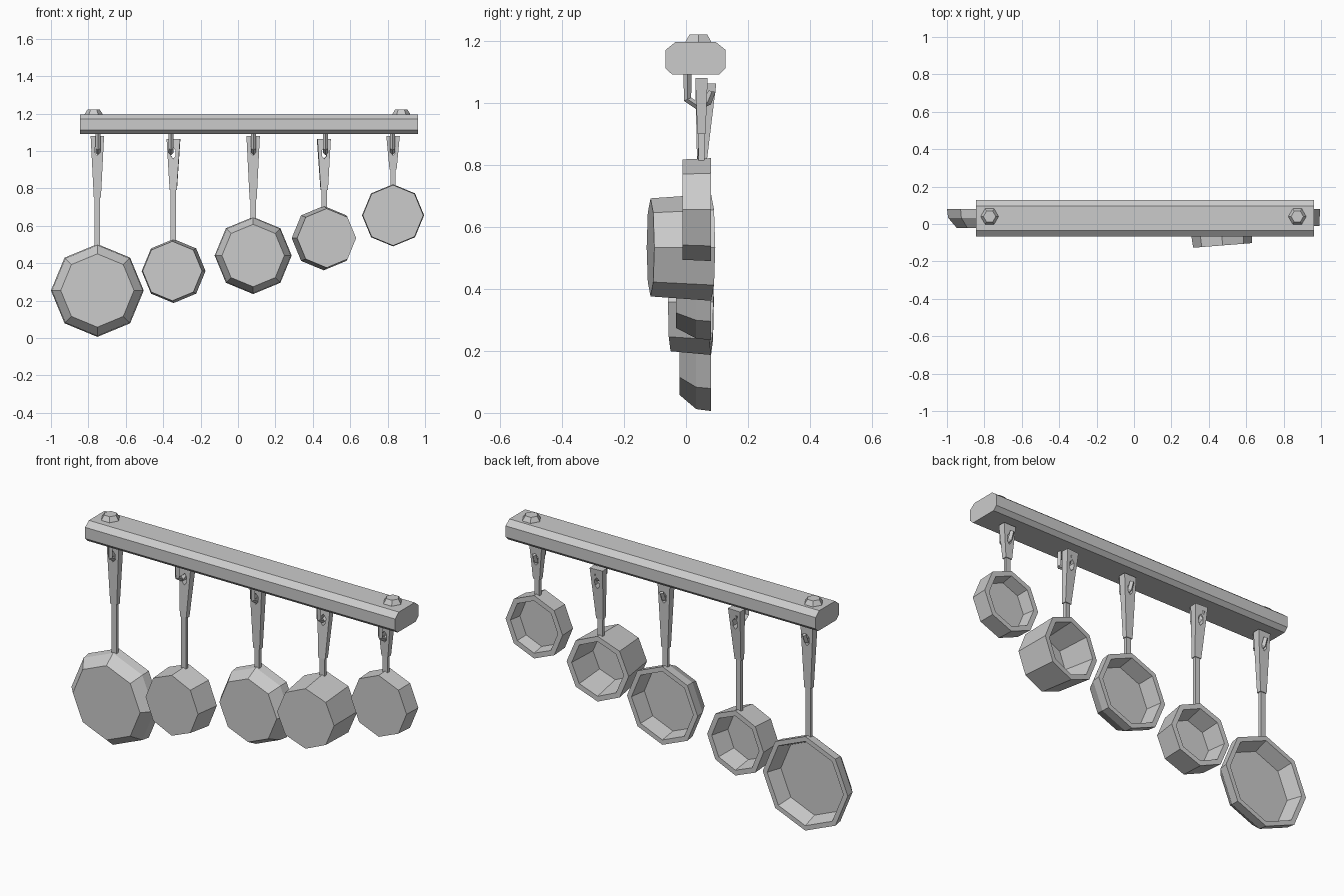
import bpy, bmesh
from math import sin, cos, pi, radians

if "Cube" in bpy.data.objects:
    bpy.data.objects.remove(bpy.data.objects["Cube"])

Y0 = 0.05  # depth of the plane the handles hang in


def make_object(name, bm, loc=(0, 0, 0), yaw=0):
    bmesh.ops.recalc_face_normals(bm, faces=bm.faces)
    me = bpy.data.meshes.new(name)
    bm.to_mesh(me)
    bm.free()
    ob = bpy.data.objects.new(name, me)
    ob.location = loc
    ob.rotation_euler[2] = yaw
    bpy.context.collection.objects.link(ob)
    return ob


def loft(bm, loops):
    """Bridge equal-length point loops and cap both ends."""
    rings = [[bm.verts.new(p) for p in loop] for loop in loops]
    n = len(rings[0])
    for a, b in zip(rings, rings[1:]):
        for i in range(n):
            j = (i + 1) % n
            bm.faces.new((a[i], a[j], b[j], b[i]))
    bm.faces.new(rings[0])
    bm.faces.new(rings[-1])


def rect(cx, cy, z, w, d):
    return [(cx + sx * w / 2, cy + sy * d / 2, z)
            for sx, sy in ((-1, -1), (1, -1), (1, 1), (-1, 1))]


# Beam: chamfered section along x
section = [(-0.066, 1.112), (-0.045, 1.092), (0.107, 1.092), (0.128, 1.112),
           (0.128, 1.171), (0.097, 1.196), (-0.035, 1.196), (-0.066, 1.171)]
bm = bmesh.new()
loft(bm, [[(x, y, z) for y, z in section] for x in (-0.845, 0.962)])
make_object("beam", bm)

# Hexagonal bolts on top of the beam
for side, x in (("left", -0.772), ("right", 0.873)):
    bm = bmesh.new()
    loft(bm, [[(r * cos(i * pi / 3), r * sin(i * pi / 3), z) for i in range(6)]
              for r, z in ((0.05, 1.19), (0.047, 1.199), (0.033, 1.221))])
    make_object("bolt_" + side, bm, (x, 0.04, 0))


def vessel(name, x, zc, profile, yaw):
    """Eight-sided open pan, lathed around y from (radius, y) pairs."""
    bm = bmesh.new()
    loft(bm, [[(r * sin(i * pi / 4), y - Y0, zc + r * cos(i * pi / 4))
               for i in range(8)] for r, y in profile])
    make_object(name, bm, (x, Y0, 0), yaw)


def handle(name, x, top, step, bottom, lean, yaw):
    """Tapered grip with a hanging hole, and the thin bar below it."""
    bm = bmesh.new()
    loft(bm, [rect(0, 0, step, 0.038, 0.026), rect(0, lean, top, 0.072, 0.04)])
    grip = make_object(name + "_grip", bm, (x, Y0, 0), yaw)

    bm = bmesh.new()
    zc = top - 0.075
    loft(bm, [[(0.015 * sin(i * pi / 3), y, zc + 0.03 * cos(i * pi / 3))
               for i in range(6)] for y in (-0.1, 0.1)])
    cutter = make_object("hole_cutter", bm, (x, Y0, 0), yaw)
    cutter.hide_render = True
    mod = grip.modifiers.new("hole", 'BOOLEAN')
    mod.operation = 'DIFFERENCE'
    mod.solver = 'EXACT'
    mod.object = cutter
    bpy.context.view_layer.objects.active = grip
    bpy.ops.object.modifier_apply(modifier=mod.name)
    bpy.data.objects.remove(cutter)

    bm = bmesh.new()
    loft(bm, [rect(0, 0, z, 0.028, 0.018) for z in (bottom - 0.015, step + 0.01)])
    make_object(name + "_bar", bm, (x, Y0, 0), yaw)


def hook(name, x):
    """Four-sided J-shaped hook below the beam, running back through the grip."""
    r = 0.013
    bm = bmesh.new()
    # centre (y, z) and cross direction of each station
    path = [(0.005, 1.1, 1, 0), (0.005, 1.012, 0.9, 0.4), (0.038, 0.99, 0, 1),
            (0.07, 1.003, -0.8, 0.6), (0.084, 1.038, -0.9, 0.2)]
    loft(bm, [[(-r, y, z), (0, y + dy * r, z + dz * r), (r, y, z),
               (0, y - dy * r, z - dz * r)] for y, z, dy, dz in path])
    make_object(name, bm, (x, 0, 0))


def skillet(R, front, ratio):
    return [(R * ratio, front), (R * 0.975, 0.033), (R, 0.081),
            (R - 0.026, 0.081), (R * ratio, front + 0.025)]


def pot(R, front, taper):
    return [(R * taper, front), (R, 0.081), (R - 0.028, 0.081),
            (R * taper - 0.035, front + 0.03)]


# name, x, hook x, centre z, radius, profile, grip top, grip end, lean, yaw
pans = [
    ("large_skillet", -0.752, -0.748, 0.254, 0.248,
     skillet(0.248, -0.021, 0.79), 1.08, 0.75, 0.0, 0),
    ("small_pot", -0.346, -0.358, 0.358, 0.171,
     pot(0.171, -0.05, 0.93), 1.063, 0.79, 0.022, -3),
    ("medium_skillet", 0.081, 0.083, 0.441, 0.206,
     skillet(0.206, -0.032, 0.81), 1.08, 0.74, 0.0, 0),
    ("deep_pot", 0.461, 0.467, 0.534, 0.172,
     pot(0.172, -0.115, 0.92), 1.063, 0.79, 0.025, 4.5),
    ("small_pan", 0.829, 0.827, 0.656, 0.166,
     pot(0.166, -0.012, 0.975), 1.08, 0.9, 0.0, 0),
]
for name, x, hx, zc, R, profile, top, step, lean, yaw in pans:
    vessel(name, x, zc, profile, radians(yaw))
    handle(name, x, top, step, zc + R, lean, radians(yaw))
    hook(name + "_hook", hx)
